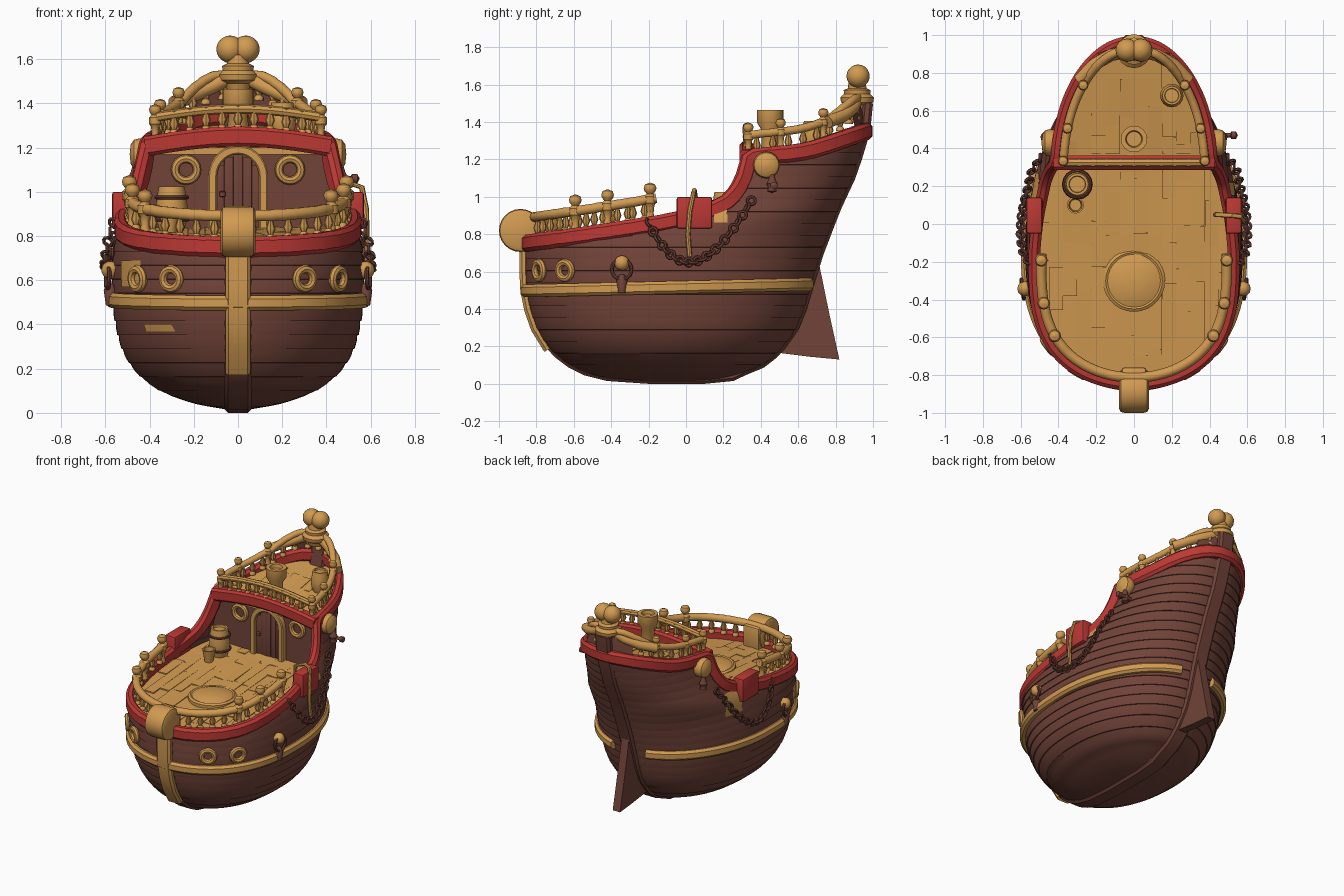
import bpy, bmesh, math, random
from mathutils import Vector

if "Cube" in bpy.data.objects:
    bpy.data.objects.remove(bpy.data.objects["Cube"])

random.seed(4)
PI = math.pi
X, Y, Z = Vector((1, 0, 0)), Vector((0, 1, 0)), Vector((0, 0, 1))


def material(name, col):
    m = bpy.data.materials.new(name)
    m.diffuse_color = (*col, 1)
    m.use_nodes = True
    m.node_tree.nodes["Principled BSDF"].inputs["Base Color"].default_value = m.diffuse_color
    return m


TAN = material("tan_wood", (0.64, 0.325, 0.082))
BROWN = material("dark_wood", (0.165, 0.056, 0.04))
RED = material("red_paint", (0.50, 0.04, 0.034))


def finish(name, bm, mat, angle=40):
    bmesh.ops.recalc_face_normals(bm, faces=bm.faces)
    me = bpy.data.meshes.new(name)
    bm.to_mesh(me)
    bm.free()
    ob = bpy.data.objects.new(name, me)
    bpy.context.collection.objects.link(ob)
    me.materials.append(mat)
    bpy.ops.object.select_all(action='DESELECT')
    ob.select_set(True)
    bpy.context.view_layer.objects.active = ob
    bpy.ops.object.shade_smooth_by_angle(angle=math.radians(angle))
    return ob


def grid(bm, rows, closed_rows=False, closed_cols=False):
    """Skin rows of points with quads."""
    vs = [[bm.verts.new(p) for p in r] for r in rows]
    n, m = len(vs), len(vs[0])
    for i in range(n if closed_rows else n - 1):
        for j in range(m if closed_cols else m - 1):
            a, b = vs[i], vs[(i + 1) % n]
            bm.faces.new((a[j], a[(j + 1) % m], b[(j + 1) % m], b[j]))
    return vs


def solid(bm, rows):
    """Skin closed loops and cap both ends."""
    vs = grid(bm, rows, False, True)
    bm.faces.new(vs[0])
    bm.faces.new(vs[-1])


def sweep(name, path, section, mat, ref=Z, closed=False):
    """Carry a section (outward, up) along a path."""
    bm, rows, n = bmesh.new(), [], len(path)
    path = [Vector(p) for p in path]
    for i, p in enumerate(path):
        a = path[(i - 1) % n] if closed else path[max(i - 1, 0)]
        b = path[(i + 1) % n] if closed else path[min(i + 1, n - 1)]
        t = (b - a).normalized()
        out = t.cross(ref).normalized()
        up = out.cross(t)
        rows.append([p + out * u + up * v for u, v in section])
    if closed:
        grid(bm, rows, True, True)
    else:
        solid(bm, rows)
    return finish(name, bm, mat)


def circle(r, n=8):
    return [(r * math.cos(2 * PI * k / n), r * math.sin(2 * PI * k / n)) for k in range(n)]


def bar(u0, u1, v, c=0.015):
    return [(u0, -v + c), (u0 + c, -v), (u1 - c, -v), (u1, -v + c),
            (u1, v - c), (u1 - c, v), (u0 + c, v), (u0, v - c)]


def lathe(name, prof, locs, mat, axis=Z, seg=12):
    bm = bmesh.new()
    q = Z.rotation_difference(Vector(axis))
    for loc in locs:
        solid(bm, [[Vector(loc) + q @ Vector((max(r, 1e-3) * c, max(r, 1e-3) * s, h))
                    for c, s in circle(1, seg)] for r, h in prof])
    return finish(name, bm, mat)


def ring(name, loc, normal, R, r, mat, n=16, m=8):
    q = Z.rotation_difference(Vector(normal).normalized())
    return sweep(name, [Vector(loc) + q @ Vector((x, y, 0)) for x, y in circle(R, n)],
                 circle(r, m), mat, ref=q @ Z, closed=True)


def box(name, lo, hi, mat, bevel=0.012):
    bm = bmesh.new()
    bmesh.ops.create_cube(bm, size=1)
    for v in bm.verts:
        v.co = [l + (h - l) * (c + 0.5) for l, h, c in zip(lo, hi, v.co)]
    bmesh.ops.bevel(bm, geom=bm.edges[:], offset=bevel, segments=2, affect='EDGES', profile=0.5)
    return finish(name, bm, mat)


def interp(tab, v, col=1):
    """Smooth monotone interpolation in a table."""
    if v <= tab[0][0] or v >= tab[-1][0]:
        return tab[0][col] if v <= tab[0][0] else tab[-1][col]
    i = next(k for k in range(len(tab) - 1) if v <= tab[k + 1][0])

    def slope(k):
        k = min(max(k, 0), len(tab) - 2)
        return (tab[k + 1][col] - tab[k][col]) / (tab[k + 1][0] - tab[k][0])

    def tangent(k):
        a, b = slope(k - 1), slope(k)
        return 2 * a * b / (a + b) if a * b > 0 else 0
    h = tab[i + 1][0] - tab[i][0]
    s = (v - tab[i][0]) / h
    return (tab[i][col] * (1 + 2 * s) * (1 - s) ** 2 + tab[i + 1][col] * s * s * (3 - 2 * s)
            + h * (tangent(i) * s * (1 - s) ** 2 - tangent(i + 1) * s * s * (1 - s)))


# Hull lines: height, half width, bow, stern, widest station
LINES = [(.015, .05, -.3, .15, -.1), (.04, .19, -.48, .25, -.1), (.1, .35, -.62, .41, -.1),
         (.2, .47, -.735, .52, -.1), (.3, .525, -.795, .59, -.1), (.4, .55, -.83, .63, -.1),
         (.5, .565, -.85, .66, -.1), (.6, .57, -.855, .69, -.1), (.75, .557, -.855, .74, -.08),
         (.85, .535, -.855, .78, .03), (.95, .482, -.85, .82, .2), (1.1, .437, -.85, .89, .2),
         (1.2, .42, -.85, .925, .2), (1.35, .40, -.85, .97, .2), (1.5, .38, -.85, .985, .2)]
SHEER = [(-.85, .75), (-.5, .80), (0, .885), (.2, .955), (.27, 1.02), (.315, 1.11),
         (.345, 1.205), (.6, 1.235), (.97, 1.35)]
FULLNESS = [(.1, 2.3, 2), (.6, 2.8, 2), (.8, 3.3, 2.1), (1.25, 3.3, 2.7)]
cache = {}


def line(z):
    if z not in cache:
        cache[z] = [interp(LINES, z, k) for k in (1, 2, 3, 4)] + [interp(FULLNESS, z, k) for k in (1, 2)]
    return cache[z]


def half_width(y, z, off=0):
    w, yb, ys, c, pb, ps = line(z)
    u = (c - y) / (c - yb + off) if y < c else (y - c) / (ys + off - c)
    return (w + off) * max(0, 1 - min(u, 1) ** (pb if y < c else ps)) ** 0.5


def station(t, z, off=0):
    w, yb, ys, c, pb, ps = line(z)
    a = math.cos(t)
    y = c - (c - yb + off) * a if a > 0 else c - (ys + off - c) * a
    return Vector((math.copysign(half_width(y, z, off), t), y, z))


def top_of(t):
    z = 0.6
    while z < interp(SHEER, station(t, z).y):
        z = round(z + 0.003, 4)
    return z


def side_point(s, y, z, off=0):
    e = 0.01
    x = half_width(y, z)
    n = Vector((1, -(half_width(y + e, z) - half_width(y - e, z)) / (2 * e),
                -(half_width(y, z + e) - half_width(y, z - e)) / (2 * e))).normalized()
    p = Vector((x, y, z)) + n * off
    return Vector((s * p.x, p.y, p.z)), Vector((s * n.x, n.y, n.z))


# Lapped plank hull
N = 96
T = [PI * k / N for k in range(-N, N + 1)]
TOP = [top_of(t) for t in T]
levels = [(.015, 0), (.022, 0), (.03, 0), (.04, 0), (.055, 0), (.075, 0)]
for k in range(21):
    z = .1 + .063 * k
    levels += [(z, 0), (z + .001, .006), (z + .032, .005)]
bm = bmesh.new()
grid(bm, [[station(t, min(z, top), off if z < top else 0) for t, top in zip(T, TOP)]
          for z, off in levels])
bmesh.ops.remove_doubles(bm, verts=bm.verts, dist=0.0004)
finish("hull", bm, BROWN, 35)

# Red gunwale and tan belt
sweep("gunwale", [station(t, z) for t, z in zip(T[:-1], TOP)], bar(-.036, .026, .046, .018), RED, closed=True)
belt = [station(t, .5) for t in T]
sweep("belt", [station(t, .497 + .035 * (p.y + .85) / 1.5) for t, p in zip(T, belt) if p.y < .645],
      bar(-.02, .034, .034, .016), TAN)

# Keel, bow stem and stern post
prof = [(z, line(z)[1], line(z)[2]) for z in (.7, .55, .4, .3, .2, .15, .1, .06)]
keel = [(0, b, z) for z, b, s in prof] + [(0, -.42, .03), (0, -.2, .015), (0, .1, .015), (0, .25, .03)]
keel += [(0, s, z) for z, b, s in prof[::-1]]
keel += [(0, line(z)[2], z) for z in (.85, .95, 1.1, 1.2, 1.35, 1.5)]
sweep("keel", keel, bar(-.04, .015, .06), BROWN, ref=X)
sweep("bow_stem", [(0, line(z)[1], z) for z in (.8, .7, .6, .5, .4, .3, .19)],
      bar(-.03, .036, .057), TAN, ref=X)
lathe("bow_scroll", [(.09, -.08), (.11, -.07), (.115, -.05), (.115, .05), (.11, .07), (.09, .08)],
      [(0, -.885, .82)], TAN, X, 24)
box("scroll_block", (-.065, -.89, .72), (.065, -.76, .9), TAN)

# Rudder
bm = bmesh.new()
side = [(.66, .62), (.71, .65), (.765, .38), (.82, .13), (.66, .145), (.5, .165), (.56, .3)]
solid(bm, [[(x, y, z) for y, z in side] for x in (-.03, .03)])
finish("rudder", bm, BROWN)


# Decks with uneven planks
def deck(name, y0, y1, height):
    bm = bmesh.new()
    ys = [y0 + (y1 - y0) * (1 - math.cos(PI * k / 30)) / 2 for k in range(31)]
    solid(bm, [[(s * half_width(y, height(y), -.01), y, height(y) - d)
                for s, d in ((-1, 0), (1, 0), (1, .03), (-1, .03))] for y in ys])
    for k in range(-7, 7):
        x, y = k * .075, y0 - random.random() * .2
        while y < y1:
            e = y + random.uniform(.2, .34)
            a, b = max(y, y0 + .03), min(e, y1)
            far = max(abs(x), abs(x + .075))
            if b > a and min(half_width(q, height(q), -.02) for q in (a, b)) > far:
                h = [random.uniform(.002, .01) for _ in range(4)]
                c = [(x, a), (x + .074, a), (x + .074, b - .002), (x, b - .002)]
                solid(bm, [[(px, py, height(py) + d * up - .005 * (1 - up)) for (px, py), d in zip(c, h)]
                           for up in (0, 1)])
            y = e
    finish(name, bm, TAN, 20)


def main_height(y):
    return .735 + .08 * (y + .85)


deck("main_deck", -.84, .37, main_height)
deck("upper_deck", .34, .945, lambda y: 1.2 + .17 * (y - .34))

# Cabin wall, arched door and cabin windows
bm = bmesh.new()
grid(bm, [[(s * (half_width(.37, z) - .005), .37, z) for s in (-1, 1)]
          for z in (.76, .85, .95, 1.05, 1.15, 1.22)])
finish("cabin_wall", bm, BROWN)
arch = [(-.115, .355, .8)] + [(-.115 * math.cos(PI * k / 14), .355, 1.07 + .12 * math.sin(PI * k / 14))
                             for k in range(15)] + [(.115, .355, .8)]
sweep("door_frame", arch, bar(-.02, .02, .025, .006), TAN, ref=Y)
for k in range(-2, 3):
    box("door_plank", (k * .042 - .021, .354, .8), (k * .042 + .021, .37, 1.17 - .012 * k * k), BROWN, .003)
lathe("door_knob", [(0, -.015), (.014, -.01), (.014, .01), (0, .015)], [(-.07, .34, .99)], BROWN)
for s in (1, -1):
    ring("cabin_window", (s * .235, .36, 1.1), Y, .05, .019, TAN)


# Cabin roof beam and its railing
def beam(x, z):
    return (x, .325, z + .045 * math.cos(x / .42 * PI / 2))


xs = [-.42 + .06 * k for k in range(15)]
sweep("roof_beam", [beam(x, 1.205) for x in xs], bar(-.038, .038, .045), RED)
sweep("front_rail", [beam(x * .88, 1.33) for x in xs], circle(.022), TAN)
BALUSTER = [(.022, 0), (.022, .012), (.012, .025), (.022, .05), (.011, .085), (.02, .11)]
POST = [(.026, -.11), (.018, -.07), (.024, -.03), (.033, -.02), (.033, .015), (.018, .03),
        (.03, .045), (.034, .06), (.027, .08), (0, .09)]
lathe("front_balusters", BALUSTER, [beam(-.29 + .0725 * k, 1.235) for k in range(9)], TAN, seg=8)


# Deck railings following the gunwale
def railing(name, keep, off, dz, r, post_ys, size):
    run = [station(t, z, -off) for t, z in zip(T, TOP)]
    run = [p + Z * (dz + .06 * max(0, min(1, (p.y - .76) / .14))) for p in run]
    if keep(run[0].y):  # start amidships so that a rail round the stern stays whole
        run = run[N:] + run[1:N]
    run = [p for p in run if keep(p.y)]
    sweep(name, run, circle(r, 10), TAN)
    feet, posts, d = [], [], .03
    for a, b in zip(run, run[1:]):
        d += (b - a).length
        if d > .075:
            feet.append(b - Z * .11)
            d = 0
    for y in post_ys:
        for s in (1, -1):
            posts.append(min(run, key=lambda q: abs(q.y - y) + (1 if q.x * s < 0 else 0)))
    lathe(name + "_balusters", BALUSTER, feet, TAN, seg=8)
    lathe(name + "_posts", [(a * size, h * size) for a, h in POST], posts, TAN)


railing("bow_rail", lambda y: y < -.15, .042, .14, .027, (-.19, -.43, -.6), 1)
railing("stern_rail", lambda y: y > .32, .042, .12, .023, (.34, .51, .73), .82)

# Stern finial with two knobs, sweeping braces and backing board
lathe("finial_collar", [(.05, 1.46), (.06, 1.49), (.086, 1.505), (.09, 1.53), (.07, 1.55), (.072, 1.57),
                        (.05, 1.58), (.045, 1.62), (0, 1.63)], [(0, .915, 0)], TAN, seg=16)
ball = [(.062 * math.sin(PI * k / 10), -.062 * math.cos(PI * k / 10)) for k in range(11)]
lathe("finial_knobs", ball, [(-.036, .92, 1.645), (.036, .92, 1.645)], TAN, seg=16)
for s in (1, -1):
    sweep("stern_brace", [(s * .29, .76, 1.4), (s * .21, .845, 1.435), (s * .12, .895, 1.475), (s * .03, .915, 1.52)],
          circle(.033, 10), TAN)
bm = bmesh.new()
grid(bm, [[(-.2, .91, 1.34), (0, .965, 1.34), (.2, .91, 1.34)], [(-.18, .89, 1.43), (0, .97, 1.43), (.18, .89, 1.43)],
          [(-.05, .93, 1.5), (0, .975, 1.5), (.05, .93, 1.5)]])
finish("stern_board", bm, BROWN)

# Deck hatch, barrels and capstan
lathe("hatch", [(.165, -.02), (.165, .015), (.15, .025), (.14, .02), (.1, .035), (.05, .042), (0, .045)],
      [(0, -.3, main_height(-.3))], TAN, seg=28)
lathe("capstan", [(.05, 0), (.045, .15), (.07, .19), (.07, .26), (.045, .26), (.04, .235), (0, .235)],
      [(0, .45, 1.205)], TAN, seg=16)
BARREL = [(.055, 0), (.07, .05), (.073, .1), (.065, .16), (.058, .2), (.045, .2), (.042, .185), (0, .185)]
lathe("upper_barrel", [(r * .85, h * .75) for r, h in BARREL], [(.2, .68, 1.255)], TAN, seg=16)
lathe("deck_barrel", BARREL, [(-.3, .21, .825)], TAN, seg=16)
for h, r in ((.05, .073), (.15, .07)):
    ring("barrel_hoop", (-.3, .21, .825 + h), Z, r, .009, BROWN)
lathe("bucket", [(.03, 0), (.045, .09), (.036, .09), (.03, .03), (0, .03)], [(-.31, .1, .815)], TAN)


# Tan patches laid on the planking
def patch(s, y0, y1, z0, z1, off=.009):
    bm = bmesh.new()
    grid(bm, [[side_point(s, y0 + (y1 - y0) * i / 6, z0 + (z1 - z0) * j / 6, off)[0]
               for i in range(7)] for j in range(7)])
    finish("hull_patch", bm, TAN)


patch(1, .15, .22, .86, .96)
patch(1, .1, .22, .81, .93, -.03)
patch(-1, .12, .27, .76, .92)
patch(-1, -.66, -.5, .57, .69)
patch(-1, -.74, -.62, .37, .405)

for s in (1, -1):
    # Hull portholes
    for y in (-.775, -.64):
        p, n = side_point(s, y, .607, .012)
        ring("porthole", p, n, .044, .019, TAN)
    # Mooring ring with knob
    p, n = side_point(s, -.34, .645, .02)
    lathe("mooring_knob", [(r * .65, h * .65) for r, h in ball], [p], TAN)
    ring("mooring_ring", p + n * .012 - Z * .035, n, .053, .01, BROWN)
    lathe("mooring_pin", [(.02, -.07), (.03, 0), (.012, .03)], [p - Z * .09], BROWN)
    # Boarding gate
    box("boarding_gate", (min(s * .485, s * .57), -.05, .83), (max(s * .485, s * .57), .14, 1.0), RED)
    # Swagged chain
    for k in range(24):
        u = k / 23
        y, z = -.2 + .55 * u, .86 + .12 * u - 1.08 * u * (1 - u) * (1.15 - .4 * u)
        p = Vector((s * (half_width(y, z) + .035), y, z))
        slope = Vector((0, .55, .12 - 1.08 * (1 - 2 * u))).normalized()
        ring("chain_link", p, X if k % 2 else (X * .4 + X.cross(slope)), .021, .0085, BROWN, 10, 6)
    # Side lantern with hanging weight
    lathe("side_lantern", [(.05, -.03), (.068, -.01), (.072, .02), (.066, .045), (.045, .06), (0, .065)],
          [(s * .425, .43, 1.17)], TAN, X * s, 16)
    lathe("lantern_weight", [(.012, .09), (.02, .06), (.03, .04), (.02, .02), (.025, 0), (0, -.01)],
          [(s * .465, .46, 1.03)], BROWN)

# Rope over the right gate, and a lever
sweep("gate_rope", [(.585, .02, .68), (.582, .01, .8), (.58, .02, .92), (.56, .04, 1.02),
                    (.52, .045, 1.035), (.44, .05, 1.0), (.43, .05, .85)], circle(.013), TAN, ref=Y)
lathe("side_lever", [(.012, 0), (.012, .1), (.02, .105), (.02, .13), (0, .14)], [(.41, .47, 1.06)], BROWN, X)
